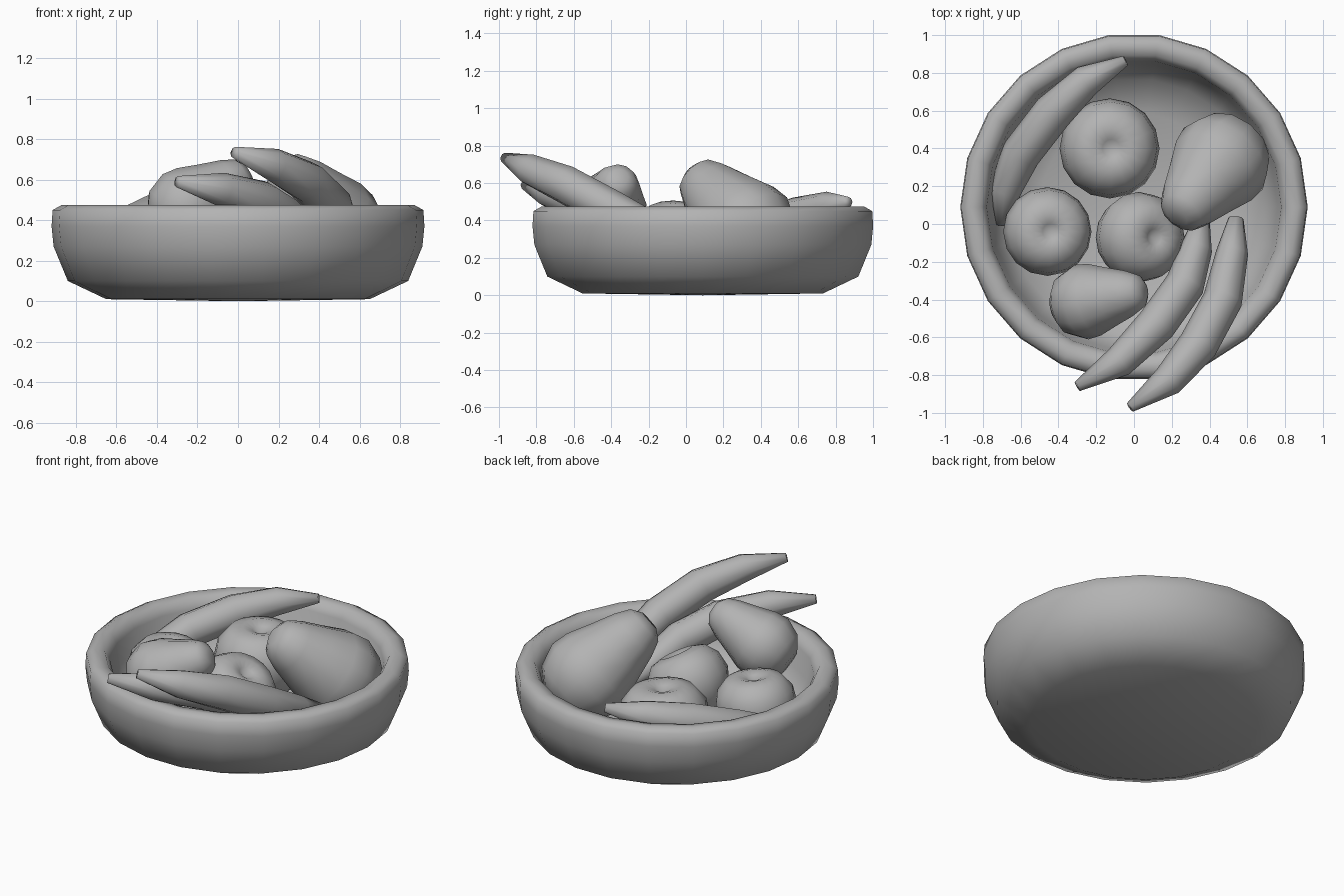
import bpy, bmesh
from math import cos, sin, pi
from mathutils import Vector

cube = bpy.data.objects.get("Cube")
if cube:
    bpy.data.objects.remove(cube)

GREY = (0.45, 0.45, 0.45, 1)
mat = bpy.data.materials.new("plain_grey")
mat.use_nodes = True
mat.diffuse_color = GREY
mat.node_tree.nodes["Principled BSDF"].inputs["Base Color"].default_value = GREY


def skin(name, rings):
    """Join rings of points into one smooth closed skin; one-point rings become poles."""
    bm = bmesh.new()
    loops = [[bm.verts.new(p) for p in ring] for ring in rings]
    for a, b in zip(loops, loops[1:]):
        n = max(len(a), len(b))
        for i in range(n):
            j = (i + 1) % n
            corners = [a[i % len(a)], a[j % len(a)], b[j % len(b)], b[i % len(b)]]
            bm.faces.new(list(dict.fromkeys(corners)))
    for end in (loops[0], loops[-1]):
        if len(end) > 2:
            bm.faces.new(end)
    bmesh.ops.recalc_face_normals(bm, faces=bm.faces)
    for f in bm.faces:
        f.smooth = True
    mesh = bpy.data.meshes.new(name)
    bm.to_mesh(mesh)
    bm.free()
    mesh.materials.append(mat)
    obj = bpy.data.objects.new(name, mesh)
    bpy.context.collection.objects.link(obj)
    return obj


def lathe(name, profile, sides, centre, axis=(0, 0, 1), size=1.0):
    """Spin (radius, height) points round an axis through the centre."""
    turn = Vector(axis).to_track_quat('Z', 'Y')
    rings = []
    for r, h in profile:
        count = sides if r else 1
        rings.append([Vector(centre) + size * (turn @ Vector(
            (r * cos(2 * pi * i / sides), r * sin(2 * pi * i / sides), h)))
            for i in range(count)])
    return skin(name, rings)


def banana(name, path, sides=8):
    """Sweep a tapering round section along the path, base first, stem last."""
    radii = (0.04, 0.085, 0.105, 0.105, 0.085, 0.028)
    pts = [Vector(p) for p in path]
    rings = []
    for k, (p, r) in enumerate(zip(pts, radii)):
        way = pts[min(k + 1, len(pts) - 1)] - pts[max(k - 1, 0)]
        turn = way.to_track_quat('Z', 'Y')
        rings.append([p + turn @ Vector((r * cos(2 * pi * i / sides),
                                         r * sin(2 * pi * i / sides), 0))
                      for i in range(sides)])
    return skin(name, rings)


# Bowl: outside wall, rounded rim, inside wall and floor
lathe("bowl", [(0, 0), (0.65, 0.01), (0.84, 0.1), (0.91, 0.27), (0.92, 0.37),
               (0.915, 0.45), (0.87, 0.475), (0.81, 0.465), (0.78, 0.41),
               (0.76, 0.28), (0.68, 0.15), (0.5, 0.07), (0, 0.06)], 22, (0, 0.09, 0))

# Apples: round with a dimple at each end
APPLE = [(0, -0.72), (0.25, -0.8), (0.55, -0.7), (0.85, -0.38), (1, 0.05),
         (0.93, 0.45), (0.7, 0.74), (0.4, 0.83), (0.18, 0.76), (0, 0.64)]
lathe("back_apple", APPLE, 16, (-0.13, 0.4, 0.26), (0.05, 0, 1), 0.265)
lathe("right_apple", APPLE, 16, (-0.46, -0.04, 0.27), (0.1, 0, 1), 0.235)
lathe("middle_apple", APPLE, 16, (0.02, -0.07, 0.27), (0.55, 0, 1), 0.24)

# Pears: fat end at the origin, narrow end along the axis
PEAR = [(0, -0.85), (0.4, -0.83), (0.78, -0.57), (0.98, -0.1), (0.94, 0.28),
        (0.76, 0.8), (0.6, 1.3), (0.45, 1.62), (0.22, 1.77), (0, 1.75)]
lathe("large_pear", PEAR, 12, (0.46, 0.33, 0.36), (-0.18, -0.23, 0.23), 0.27)
lathe("small_pear", PEAR, 12, (-0.26, -0.41, 0.46), (0.27, 0.05, 0.15), 0.205)

# Bananas
banana("back_banana", [(-0.7, 0, 0.22), (-0.68, 0.18, 0.27), (-0.6, 0.37, 0.34),
                       (-0.43, 0.59, 0.42), (-0.25, 0.76, 0.47), (-0.045, 0.865, 0.5)])
banana("front_banana", [(0.36, 0.04, 0.24), (0.33, -0.13, 0.3), (0.27, -0.32, 0.39),
                        (0.12, -0.53, 0.49), (-0.08, -0.73, 0.55), (-0.3, -0.86, 0.59)])
banana("left_banana", [(0.54, 0.03, 0.28), (0.52, -0.15, 0.34), (0.47, -0.4, 0.46),
                       (0.34, -0.64, 0.59), (0.18, -0.83, 0.67), (-0.02, -0.97, 0.735)])
